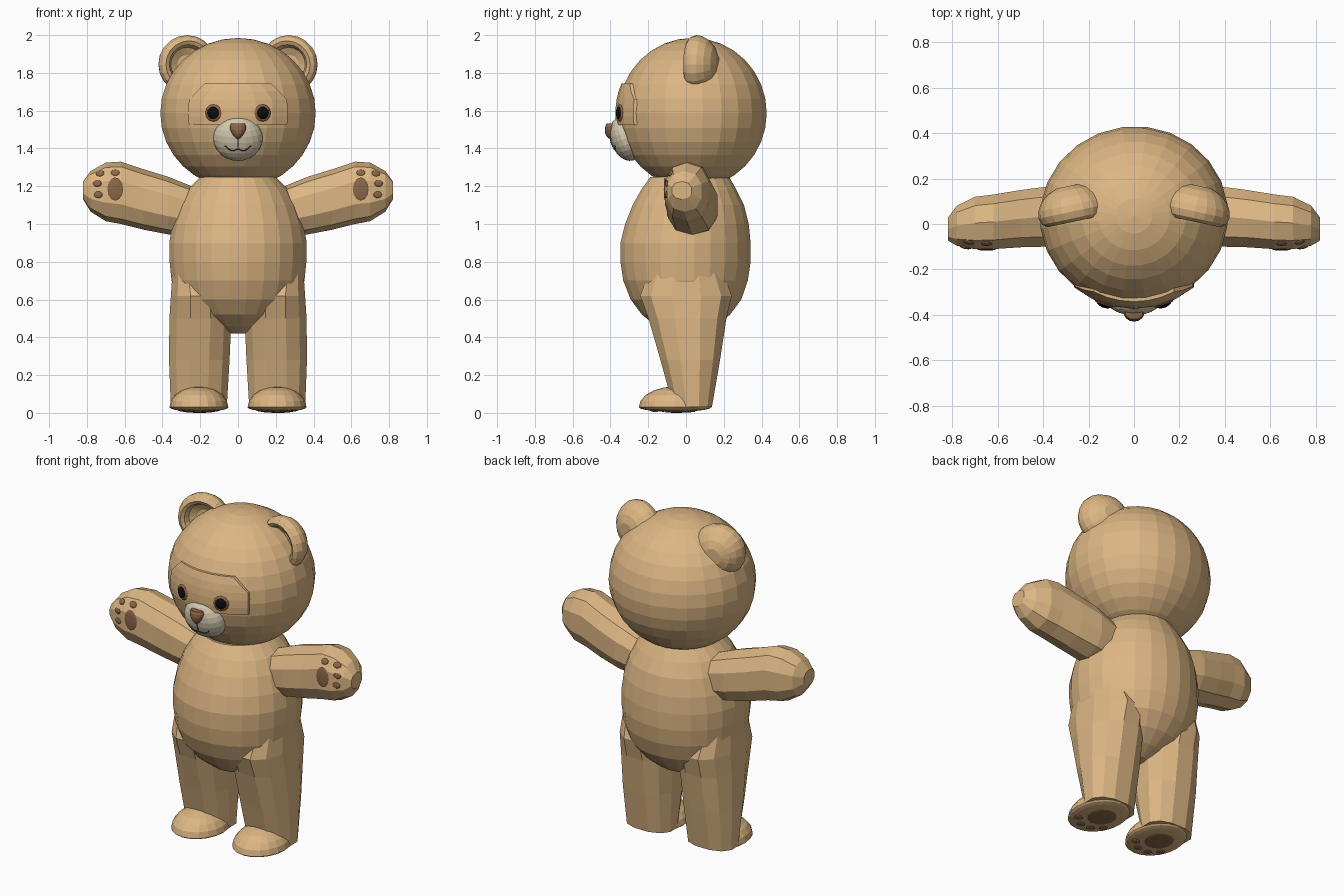
import bpy
import bmesh
from math import sin, cos, pi, radians, copysign
from mathutils import Vector, Matrix
from mathutils.bvhtree import BVHTree

if "Cube" in bpy.data.objects:
    bpy.data.objects.remove(bpy.data.objects["Cube"])


def material(name, r, g, b):
    m = bpy.data.materials.new(name)
    m.use_nodes = True
    m.diffuse_color = (r, g, b, 1)
    m.node_tree.nodes["Principled BSDF"].inputs["Base Color"].default_value = (r, g, b, 1)
    m.roughness = 0.8
    return m


FUR = material("tan fur", 0.72, 0.47, 0.23)
CREAM = material("cream muzzle", 0.66, 0.58, 0.43)
BROWN = material("nose brown", 0.27, 0.13, 0.06)
PAD = material("paw pad brown", 0.26, 0.14, 0.065)
BLACK = material("eye black", 0.004, 0.004, 0.004)
MOUTH = material("mouth brown", 0.07, 0.035, 0.018)


def finish(name, bm, mat):
    """Turn a bmesh into a flat-shaded object and return its surface tree."""
    bmesh.ops.recalc_face_normals(bm, faces=bm.faces)
    tree = BVHTree.FromBMesh(bm)
    mesh = bpy.data.meshes.new(name)
    bm.to_mesh(mesh)
    bm.free()
    mesh.materials.append(mat)
    bpy.context.collection.objects.link(bpy.data.objects.new(name, mesh))
    return tree


def skin(bm, rings, closed=True):
    """Join neighbouring vertex rings with quads."""
    n = len(rings[0])
    for a, b in zip(rings, rings[1:]):
        for i in range(n if closed else n - 1):
            j = (i + 1) % n
            bm.faces.new((a[i], a[j], b[j], b[i]))


def loft(name, sections, place, sides, power=1.0):
    """Skin rounded sections given as position, a range and b range."""
    bm = bmesh.new()
    rings = []
    for pos, a0, a1, b0, b1 in sections:
        ring = []
        for i in range(sides):
            t = 2 * pi * (i + 0.5) / sides
            u = copysign(abs(cos(t)) ** power, cos(t))
            v = copysign(abs(sin(t)) ** power, sin(t))
            ring.append(bm.verts.new(place(pos, (a0 + a1 + u * (a1 - a0)) / 2,
                                           (b0 + b1 + v * (b1 - b0)) / 2)))
        rings.append(ring)
    skin(bm, rings)
    bm.faces.new(rings[0])
    bm.faces.new(rings[-1])
    return finish(name, bm, FUR)


def blob(name, mat, loc, radii, rot=None, seg=12, rings=6, shape=None):
    """Ellipsoid, optionally reshaped while still a unit sphere."""
    bm = bmesh.new()
    bmesh.ops.create_uvsphere(bm, u_segments=seg, v_segments=rings, radius=1)
    if shape:
        for v in bm.verts:
            shape(v.co)
    m = Matrix.Translation(loc) @ (rot or Matrix()) @ Matrix.Diagonal((*radii, 1))
    bmesh.ops.transform(bm, matrix=m, verts=bm.verts)
    return finish(name, bm, mat)


def stick(name, mat, tree, origin, direction, radii):
    """Flattened disc laid on a surface found along a ray."""
    hit, normal, _, _ = tree.ray_cast(Vector(origin), Vector(direction))
    if hit:
        rot = normal.to_track_quat('Z', 'Y').to_matrix().to_4x4()
        blob(name, mat, hit, radii, rot)


FORWARD = (0, 1, 0)
UP = (0, 0, 1)

# Torso
loft("torso", [
    (0.42, -0.05, 0.05, -0.08, 0.08),
    (0.46, -0.15, 0.15, -0.16, 0.16),
    (0.52, -0.25, 0.25, -0.235, 0.235),
    (0.60, -0.325, 0.325, -0.295, 0.295),
    (0.70, -0.355, 0.355, -0.335, 0.33),
    (0.80, -0.365, 0.365, -0.35, 0.345),
    (0.90, -0.367, 0.367, -0.35, 0.345),
    (1.00, -0.35, 0.35, -0.325, 0.335),
    (1.10, -0.315, 0.315, -0.285, 0.31),
    (1.18, -0.27, 0.27, -0.24, 0.27),
    (1.25, -0.2, 0.2, -0.19, 0.23),
], lambda p, a, b: (a, b, p), 24)

# Head with a slightly raised face panel
blob("head", FUR, (0, 0.035, 1.587), (0.415, 0.395, 0.398),
     Matrix.Rotation(radians(7.5), 4, 'Z'), 24, 16)
bm = bmesh.new()
rows = []
for k in range(6):
    lat = radians(-9 + 6.4 * k)
    half = radians(40 if k < 4 else 40 - 6 * (k - 3))
    rows.append([bm.verts.new((0.41 * cos(lat) * sin(half * s / 3),
                               0.03 - 0.404 * cos(lat) * cos(half * s / 3),
                               1.587 + 0.4 * sin(lat))) for s in range(-3, 4)])
skin(bm, rows, closed=False)
rim = bmesh.ops.extrude_face_region(bm, geom=bm.faces[:])
for v in rim["geom"]:
    if isinstance(v, bmesh.types.BMVert):
        v.co.y += 0.03
face = finish("face_panel", bm, FUR)

# Muzzle
muzzle = blob("muzzle", CREAM, (0, -0.317, 1.453), (0.131, 0.082, 0.122),
              Matrix.Rotation(radians(18), 4, 'X'), 20, 12)


# Nose, narrower toward the bottom
def nose_shape(co):
    co.x *= 0.75 + 0.3 * co.z
    co.z = min(co.z, 0.75)


blob("nose", BROWN, (0, -0.396, 1.497), (0.056, 0.034, 0.048), None, 14, 8, nose_shape)


# Mouth lines laid on the muzzle
def mouth_line(name, points):
    curve = bpy.data.curves.new(name, 'CURVE')
    curve.dimensions = '3D'
    curve.bevel_depth = 0.0035
    curve.bevel_resolution = 0
    line = curve.splines.new('POLY')
    line.points.add(len(points) - 1)
    for p, (x, z) in zip(line.points, points):
        p.co = (*muzzle.ray_cast(Vector((x, -1, z)), Vector(FORWARD))[0], 1)
    curve.materials.append(MOUTH)
    bpy.context.collection.objects.link(bpy.data.objects.new(name, curve))


mouth_line("mouth_split", [(0, 1.46), (0, 1.43), (0, 1.405)])
mouth_line("smile", [(0.07 * s / 4, 1.398 + 0.018 * abs(s / 4) ** 2 - 0.012 * sin(pi * abs(s / 4)))
                     for s in range(-4, 5)])

# Ear profile: radius and depth, from the back dome to the front hollow
EAR = [(0.05, 0.083), (0.095, 0.065), (0.13, 0.035), (0.15, 0), (0.155, -0.03),
       (0.145, -0.06), (0.125, -0.075), (0.105, -0.065), (0.09, -0.035), (0.05, -0.015)]

for side, label in ((1, "left"), (-1, "right")):
    # Ear
    bm = bmesh.new()
    rings = [[bm.verts.new((r * cos(2 * pi * i / 20), y, r * sin(2 * pi * i / 20)))
              for i in range(20)] for r, y in EAR]
    skin(bm, rings)
    bm.faces.new(rings[0])
    bm.faces.new(rings[-1])
    bmesh.ops.transform(bm, verts=bm.verts, matrix=Matrix.Translation((0.275 * side, 0.085, 1.845))
                        @ Matrix.Rotation(radians(-12 * side), 4, 'Z'))
    finish(label + "_ear", bm, FUR)

    # Eye
    eye = (0.13 * side, -1, 1.588)
    stick(label + "_eye_rim", BROWN, face, eye, FORWARD, (0.046, 0.046, 0.012))
    stick(label + "_eye", BLACK, face, eye, FORWARD, (0.037, 0.037, 0.02))

    # Arm
    arm = loft(label + "_arm", [
        (0.22, -0.09, 0.16, 0.93, 1.19),
        (0.37, -0.105, 0.172, 0.945, 1.25),
        (0.50, -0.108, 0.155, 0.97, 1.29),
        (0.62, -0.116, 0.135, 1.0, 1.33),
        (0.70, -0.116, 0.125, 1.015, 1.325),
        (0.78, -0.1, 0.085, 1.065, 1.28),
        (0.82, -0.075, 0.03, 1.13, 1.225),
    ], lambda p, a, b: (p * side, a, b), 10, 0.85)

    # Palm pads
    stick(label + "_palm_pad", PAD, arm, (0.65 * side, -1, 1.185), FORWARD, (0.042, 0.062, 0.007))
    for x, z in ((0.65, 1.272), (0.73, 1.268), (0.745, 1.215), (0.74, 1.155)):
        stick(label + "_finger_pad", PAD, arm, (x * side, -1, z), FORWARD, (0.023, 0.018, 0.007))

    # Leg
    loft(label + "_leg", [
        (0.03, 0.055, 0.36, -0.07, 0.14),
        (0.28, 0.04, 0.37, -0.14, 0.185),
        (0.50, 0.03, 0.368, -0.205, 0.22),
        (0.62, 0.04, 0.36, -0.25, 0.25),
        (0.75, 0.1, 0.35, -0.2, 0.2),
    ], lambda p, a, b: (a * side, b, p), 12, 0.85)

    # Foot with a shallow rounded sole
    def foot_shape(co):
        if co.z < 0:
            co.z *= 0.22

    foot = blob(label + "_foot", FUR, (0.207 * side, -0.058, 0.03), (0.156, 0.192, 0.11),
                None, 20, 10, foot_shape)

    # Sole pads
    stick(label + "_sole_pad", PAD, foot, (0.207 * side, -0.03, -1), UP, (0.08, 0.085, 0.006))
    for x, y in ((-0.09, -0.125), (-0.035, -0.17), (0.035, -0.17), (0.09, -0.125)):
        stick(label + "_toe_pad", PAD, foot, ((0.207 + x) * side, y, -1), UP, (0.024, 0.024, 0.006))
